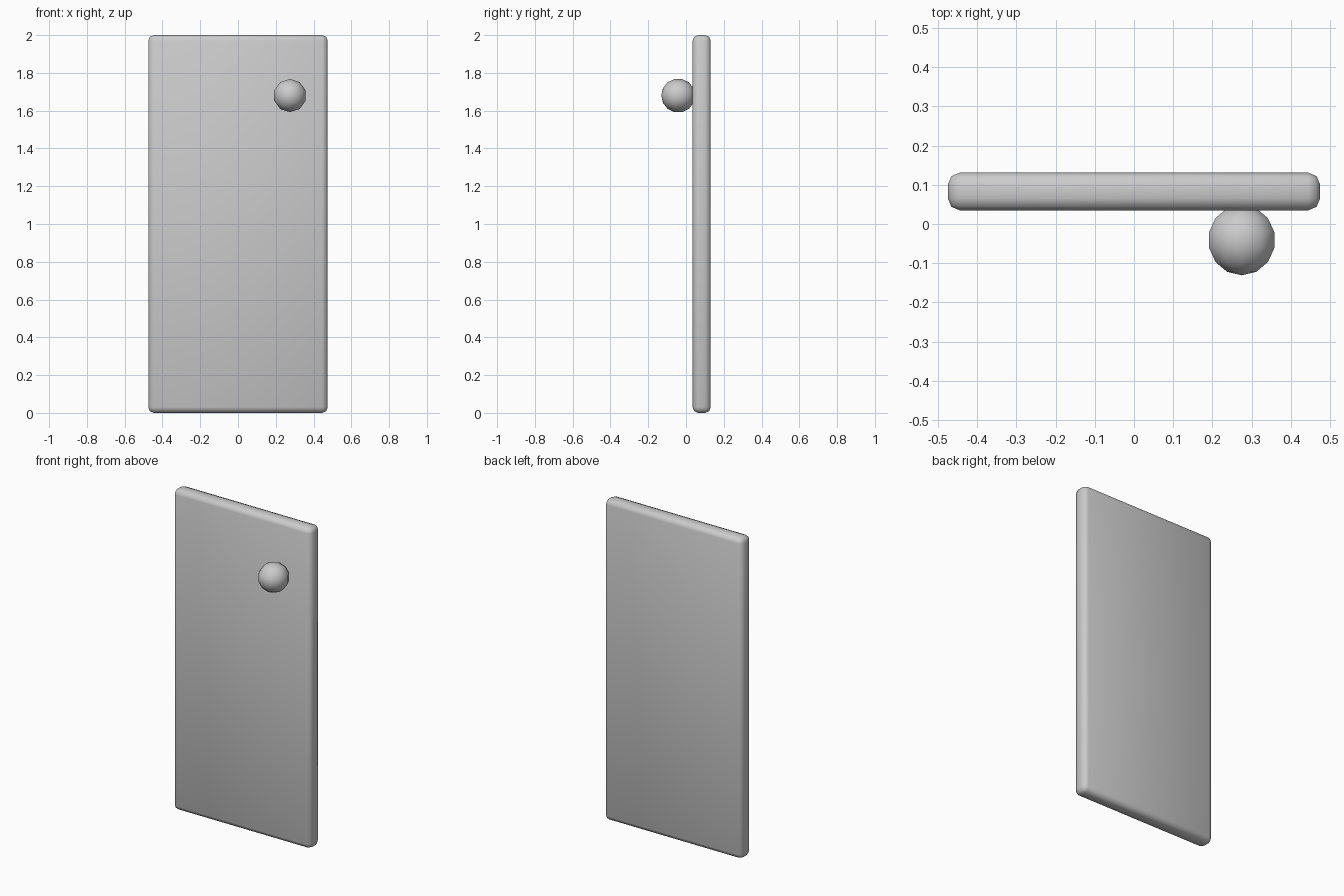
import bpy
import math

if "Cube" in bpy.data.objects:
    bpy.data.objects.remove(bpy.data.objects["Cube"])


def smooth(obj, angle):
    bpy.ops.object.select_all(action='DESELECT')
    obj.select_set(True)
    bpy.context.view_layer.objects.active = obj
    bpy.ops.object.shade_smooth_by_angle(angle=math.radians(angle))


# Upright slab with rounded edges
bpy.ops.mesh.primitive_cube_add(size=1, location=(0, 0.083, 1))
panel = bpy.context.object
panel.name = "door_panel"
panel.scale = (0.95, 0.096, 2.0)
bpy.ops.object.transform_apply(location=False, rotation=False, scale=True)
bevel = panel.modifiers.new("rounded_edges", 'BEVEL')
bevel.width = 0.03
bevel.segments = 2
bpy.ops.object.modifier_apply(modifier=bevel.name)
smooth(panel, 50)

# Low-poly round knob, poles pointing front and back
bpy.ops.mesh.primitive_uv_sphere_add(segments=10, ring_count=7, radius=0.09,
                                     location=(0.275, -0.041, 1.68),
                                     rotation=(math.radians(90), 0, 0))
knob = bpy.context.object
knob.name = "knob"
smooth(knob, 50)
